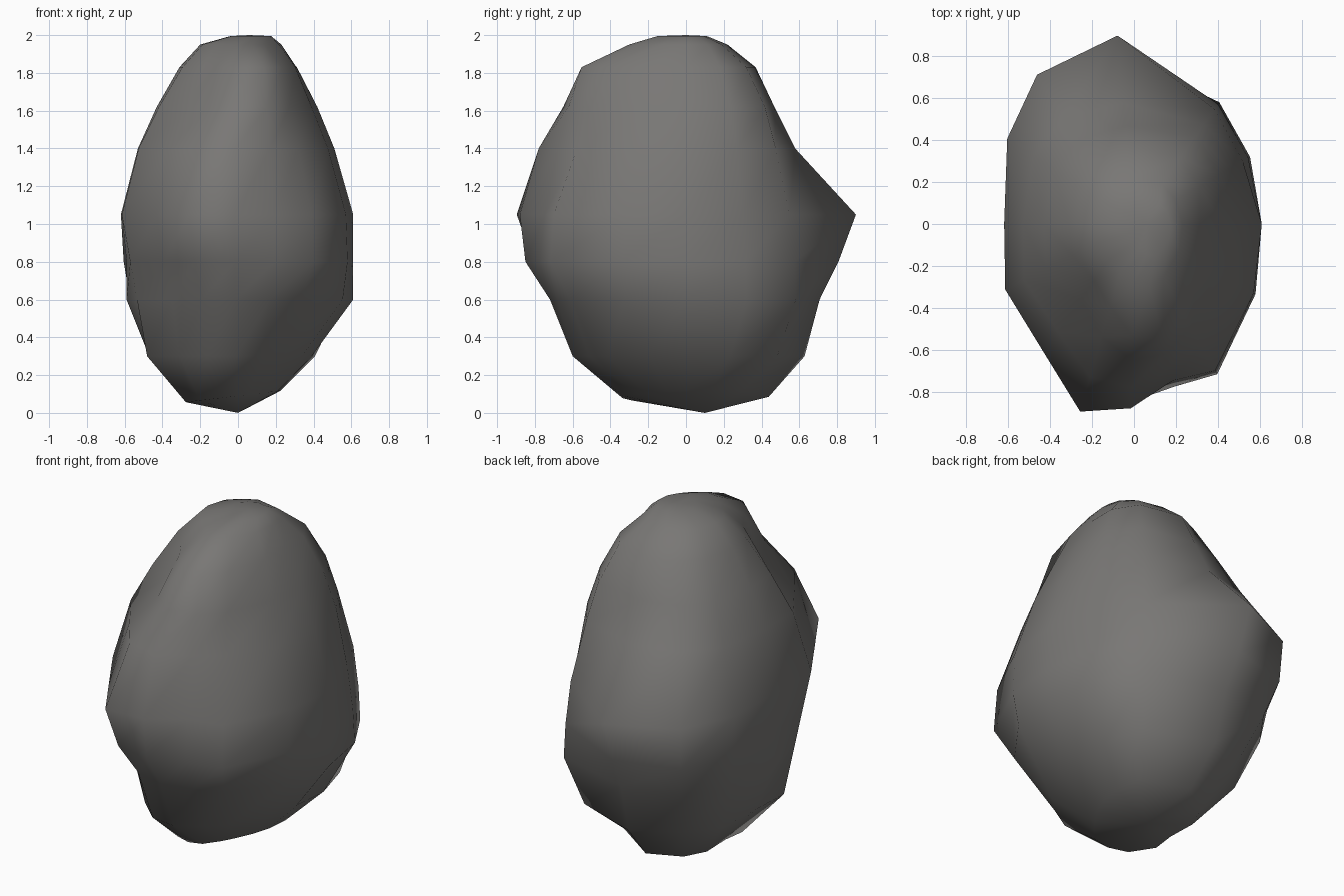
import bpy, bmesh, math

# Boulder measured as stacked slices: radii at these compass angles (degrees)
ANGLES = [0, 30, 55, 95, 123, 146, 180, 207, 235, 254, 269, 284, 299, 330]
SLICES = {
    0.09: [.21, .26, .36, .44, .38, .32, .26, .31, .35, .35, .33, .27, .23, .20],
    0.30: [.39, .47, .59, .63, .57, .55, .47, .54, .54, .60, .60, .53, .48, .39],
    0.60: [.61, .64, .71, .71, .74, .69, .59, .60, .61, .70, .72, .70, .70, .64],
    0.80: [.61, .63, .70, .81, .83, .73, .59, .64, .69, .84, .85, .80, .82, .67],
    1.05: [.61, .60, .67, .903, .85, .73, .62, .69, .75, .932, .88, .77, .80, .66],
    1.40: [.51, .54, .58, .58, .61, .58, .53, .59, .63, .76, .78, .70, .66, .55],
    1.62: [.42, .47, .51, .47, .48, .46, .43, .47, .44, .56, .65, .64, .56, .45],
    1.83: [.31, .36, .39, .37, .35, .33, .31, .33, .33, .41, .53, .57, .48, .35],
    1.95: [.23, .23, .23, .22, .20, .20, .20, .21, .21, .24, .29, .31, .29, .25],
}

bm = bmesh.new()


def ring(radii, z, scale=1.0, dx=0.0, tilt=0.0):
    verts = []
    for a, r in zip(ANGLES, radii):
        x = dx + scale * r * math.cos(math.radians(a))
        y = scale * r * math.sin(math.radians(a))
        verts.append(bm.verts.new((x, y, z + tilt * x)))
    return verts


# Body slices (the lowest one leans left) plus a small crown ring
rings = [ring(r, z, tilt=0.12 if z < 0.2 else 0.0) for z, r in SLICES.items()]
rings.append(ring(SLICES[1.95], 1.995, 0.5, 0.06))
n = len(ANGLES)
for low, high in zip(rings, rings[1:]):
    for i in range(n):
        j = (i + 1) % n
        bm.faces.new((low[i], low[j], high[j], high[i]))

# Underside point and crown point
base = bm.verts.new((0, 0.1, 0))
crown = bm.verts.new((0.06, 0, 2.0))
for i in range(n):
    j = (i + 1) % n
    bm.faces.new((base, rings[0][j], rings[0][i]))
    bm.faces.new((crown, rings[-1][i], rings[-1][j]))

bmesh.ops.recalc_face_normals(bm, faces=bm.faces)
for f in bm.faces:
    f.smooth = True
mesh = bpy.data.meshes.new("boulder")
bm.to_mesh(mesh)
bm.free()

# Single stone colour
stone = bpy.data.materials.new("dark warm grey stone")
stone.diffuse_color = (0.19, 0.185, 0.178, 1)
mesh.materials.append(stone)
boulder = bpy.data.objects.new("boulder", mesh)
bpy.context.collection.objects.link(boulder)
